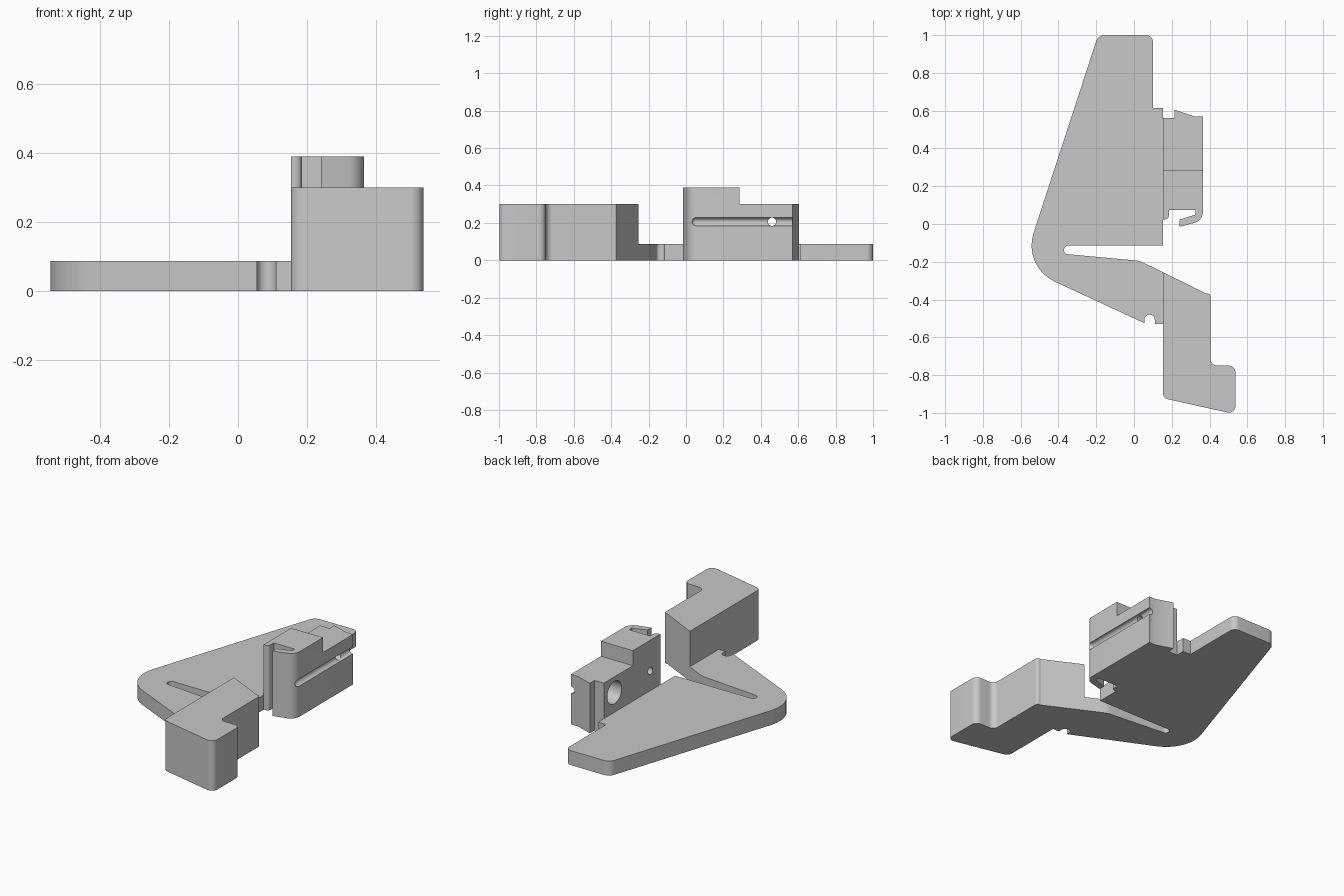
import bpy, bmesh
from math import pi, tan
from mathutils import Vector

cube = bpy.data.objects.get("Cube")
if cube:
    bpy.data.objects.remove(cube)

grey = bpy.data.materials.new("plain_grey")
grey.use_nodes = True
colour = (0.58, 0.58, 0.58, 1)
grey.diffuse_color = colour
grey.node_tree.nodes["Principled BSDF"].inputs["Base Color"].default_value = colour


def rounded(corners, steps=8):
    """Outline from corners (x, y, optional radius), rounding each with a radius."""
    pts = [Vector(c[:2]) for c in corners]
    out = []
    for i, corner in enumerate(corners):
        p = pts[i]
        if len(corner) < 3:
            out.append(p)
            continue
        radius = corner[2]
        a = (pts[i - 1] - p).normalized()
        b = (pts[(i + 1) % len(pts)] - p).normalized()
        reach = radius / tan(a.angle(b) / 2)
        centre = p + (a + b).normalized() * Vector((reach, radius)).length
        start = (p + a * reach - centre).normalized()
        end = (p + b * reach - centre).normalized()
        for k in range(steps + 1):
            out.append(centre + start.slerp(end, k / steps) * radius)
    return out


def extrude(name, corners, height):
    """Upright solid standing on the ground with the given outline."""
    bm = bmesh.new()
    face = bm.faces.new([bm.verts.new((p.x, p.y, 0)) for p in rounded(corners)])
    moved = bmesh.ops.extrude_face_region(bm, geom=[face], use_keep_orig=True)["geom"]
    tops = [v for v in moved if isinstance(v, bmesh.types.BMVert)]
    bmesh.ops.translate(bm, verts=tops, vec=(0, 0, height))
    bmesh.ops.recalc_face_normals(bm, faces=bm.faces)
    mesh = bpy.data.meshes.new(name)
    bm.to_mesh(mesh)
    bm.free()
    mesh.materials.append(grey)
    obj = bpy.data.objects.new(name, mesh)
    bpy.context.collection.objects.link(obj)
    return obj


def select(obj):
    bpy.ops.object.select_all(action="DESELECT")
    obj.select_set(True)
    bpy.context.view_layer.objects.active = obj


def cut(target, cutter):
    """Subtract the cutter from the target, then discard the cutter."""
    cutter.hide_render = True
    cutter.data.materials.append(grey)
    select(target)
    mod = target.modifiers.new("cut", "BOOLEAN")
    mod.operation, mod.solver, mod.object = "DIFFERENCE", "EXACT", cutter
    bpy.ops.object.modifier_apply(modifier=mod.name)
    bpy.data.objects.remove(cutter)


def rod(centre, radius, length, rotation):
    bpy.ops.mesh.primitive_cylinder_add(vertices=32, radius=radius, depth=length,
                                        location=centre, rotation=rotation)
    return bpy.context.object


# Thin base plate with its long flexing slot and a small round notch
plate = extrude("base_plate", [
    (-.19, 1, .05), (.1, 1, .035), (.1, .615), (.153, .615), (.153, -.115),
    (-.37, -.115, .02), (-.37, -.158, .02), (.03, -.195, .1), (.153, -.255),
    (.153, -.53), (.11, -.53), (.11, -.48, .027), (.055, -.48, .027),
    (.055, -.525), (-.59, -.226, .21)], .087)

# Thick lever arm with a stepped end
arm = extrude("lever_arm", [
    (.153, -.255), (.38, -.367, .02), (.405, -.37, .015), (.405, -.75, .035),
    (.537, -.75, .035), (.537, -1.007, .035), (.153, -.922, .035)], .30)

# Upright block with a hooked lip in front and a barb behind
block = extrude("clip_block", [
    (.153, .56), (.215, .56), (.215, .605), (.32, .57), (.365, .57),
    (.365, .018, .06), (.24, -.015), (.24, .022), (.325, .05), (.325, .075),
    (.185, .075), (.185, .025, .02), (.153, .025)], .39)

# Lower step at the back of the block
bpy.ops.mesh.primitive_cube_add(size=1, location=(.26, .285 + .25, .30 + .25))
step = bpy.context.object
step.scale = (1, .5, .5)
cut(block, step)

# Groove along the outer side, with a rounded front end
hole_z, across = .206, (0, pi / 2, 0)
bpy.ops.mesh.primitive_uv_sphere_add(segments=24, ring_count=12, radius=.022,
                                     location=(.363, .053, hole_z))
cut(block, bpy.context.object)
cut(block, rod((.363, .403, hole_z), .022, .7, (pi / 2, 0, 0)))

# Wide blind bore with a narrow through hole, and a small pilot hole
cut(block, rod((.153, .46, hole_z), .068, .2, across))
cut(block, rod((.26, .46, hole_z), .022, .5, across))
cut(block, rod((.153, .12, hole_z), .022, .2, across))

for part in (plate, arm, block):
    select(part)
    bpy.ops.object.shade_smooth_by_angle(angle=pi / 6)
